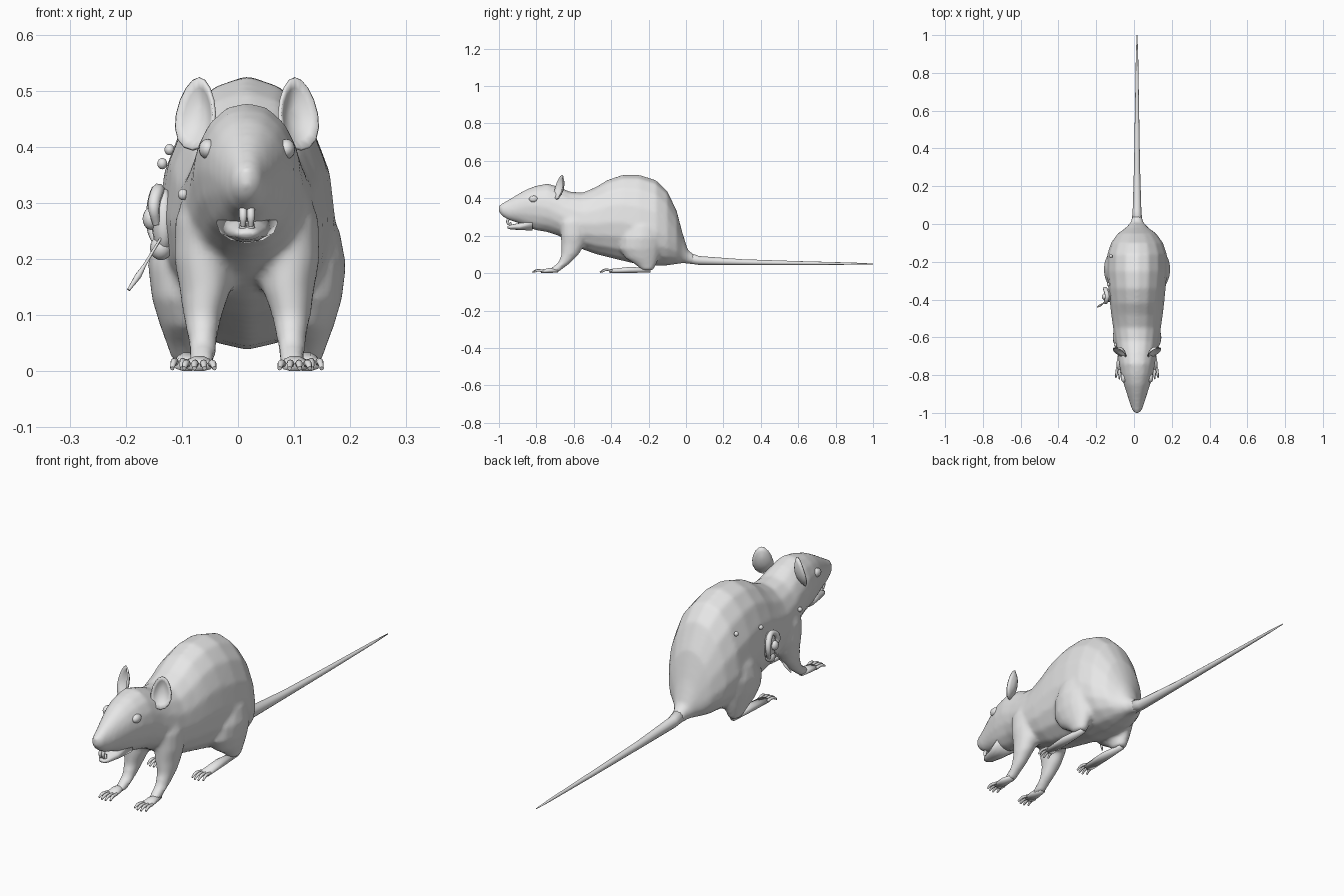
import bpy, bmesh, math
from mathutils import Vector

if "Cube" in bpy.data.objects:
    bpy.data.objects.remove(bpy.data.objects["Cube"], do_unlink=True)

MID = 0.016          # the animal's plane of symmetry
SIDES = ((1, "left"), (-1, "right"))

fur = bpy.data.materials.new("plain_grey")
fur.use_nodes = True
fur.diffuse_color = (0.8, 0.8, 0.8, 1)
fur.node_tree.nodes["Principled BSDF"].inputs["Base Color"].default_value = (0.8, 0.8, 0.8, 1)


def finish(name, bm):
    """Turn a bmesh into a smooth shaded object."""
    bmesh.ops.recalc_face_normals(bm, faces=bm.faces)
    for f in bm.faces:
        f.smooth = True
    me = bpy.data.meshes.new(name)
    bm.to_mesh(me)
    bm.free()
    me.materials.append(fur)
    ob = bpy.data.objects.new(name, me)
    bpy.context.collection.objects.link(ob)
    return ob


def slice_y(x, y, top, bottom, half, low=0.5, n=16):
    """Egg shaped ring standing across the y axis."""
    zc = bottom + low * (top - bottom)
    ring = []
    for i in range(n):
        a = math.tau * i / n
        s = math.sin(a)
        ring.append(Vector((MID + x + half * math.cos(a), y,
                            zc + s * (top - zc if s > 0 else zc - bottom))))
    return ring


def slice_z(x, y, z, rx, ry, n=16):
    """Level oval ring."""
    return [Vector((MID + x + rx * math.cos(math.tau * i / n),
                    y + ry * math.sin(math.tau * i / n), z)) for i in range(n)]


def loft(bm, rings):
    """Skin a row of rings and close both ends."""
    rows = [[bm.verts.new(p) for p in ring] for ring in rings]
    n = len(rows[0])
    for a, b in zip(rows, rows[1:]):
        for i in range(n):
            bm.faces.new((a[i], a[(i + 1) % n], b[(i + 1) % n], b[i]))
    bm.faces.new(rows[0])
    bm.faces.new(rows[-1])


def ball(name, centre, radii):
    bm = bmesh.new()
    bmesh.ops.create_uvsphere(bm, u_segments=16, v_segments=10, radius=1)
    for v in bm.verts:
        v.co = Vector([c + r * k for c, r, k in zip(centre, radii, v.co)])
    return finish(name, bm)


def tube(name, points, radii):
    """Round tube along a smooth path."""
    cu = bpy.data.curves.new(name, "CURVE")
    cu.dimensions = "3D"
    cu.bevel_depth = 1
    cu.bevel_resolution = 2
    cu.resolution_u = 4
    cu.use_fill_caps = True
    sp = cu.splines.new("BEZIER")
    sp.bezier_points.add(len(points) - 1)
    for bp, p, r in zip(sp.bezier_points, points, radii):
        bp.co = p
        bp.radius = r
        bp.handle_left_type = bp.handle_right_type = "AUTO"
    cu.materials.append(fur)
    ob = bpy.data.objects.new(name, cu)
    bpy.context.collection.objects.link(ob)
    return ob


# Body and head: y, top, bottom, half width, height of the widest point
TRUNK = [
    (-1.0, .362, .328, .014, .5), (-.985, .372, .305, .026, .5),
    (-.95, .392, .284, .038, .45), (-.9, .422, .268, .054, .5),
    (-.85, .45, .245, .07, .55), (-.8, .468, .228, .084, .55),
    (-.74, .48, .218, .096, .5), (-.68, .462, .198, .104, .45),
    (-.62, .436, .165, .116, .45), (-.55, .432, .125, .127, .45),
    (-.48, .462, .1, .137, .45), (-.42, .499, .085, .144, .45),
    (-.34, .526, .065, .152, .45), (-.25, .527, .044, .16, .42),
    (-.16, .498, .038, .158, .4), (-.1, .44, .04, .138, .38),
    (-.05, .335, .048, .102, .38), (-.02, .22, .052, .06, .4),
    (.01, .125, .05, .033, .5), (.05, .095, .045, .024, .5)]
# Limbs: x, y, z, x radius, y radius
FORELEG = [(.08, -.6, .33, .025, .045), (.08, -.6, .27, .048, .072),
           (.077, -.6, .2, .053, .07), (.074, -.605, .15, .047, .063),
           (.079, -.62, .1, .035, .047), (.079, -.65, .055, .026, .034),
           (.08, -.69, .025, .024, .034), (.082, -.71, .006, .022, .03)]
THIGH = [(.085, -.23, .31, .04, .05), (.096, -.235, .25, .07, .09),
         (.102, -.24, .19, .075, .112), (.103, -.245, .13, .067, .112),
         (.105, -.235, .08, .05, .09), (.108, -.215, .045, .034, .055),
         (.108, -.205, .015, .024, .03)]

bm = bmesh.new()
loft(bm, [slice_y(0, *s) for s in TRUNK])
for s, _ in SIDES:
    for limb in (FORELEG, THIGH):
        loft(bm, [slice_z(s * x, *rest) for x, *rest in limb])
body = finish("body", bm)
mod = body.modifiers.new("blend", "REMESH")
mod.mode = "VOXEL"
mod.voxel_size = 0.01
mod.use_smooth_shade = True
mod = body.modifiers.new("soften", "SMOOTH")
mod.factor = 0.5
mod.iterations = 5

# Tail
bm = bmesh.new()
TAIL = [(-.01, .12, .055, .03), (.07, .091, .044, .023), (.3, .074, .043, .016),
        (.6, .064, .043, .011), (.9, .056, .045, .006), (1.0, .051, .047, .002)]
loft(bm, [slice_y(0, *s, n=12) for s in TAIL])
finish("tail", bm)

# Nose, lower jaw and front teeth
ball("nose", (MID, -.98, .345), (.018, .02, .022))
bm = bmesh.new()
JAW = [(-.955, .25, .24, .012), (-.94, .258, .234, .024),
       (-.89, .268, .23, .036), (-.82, .3, .228, .055)]
loft(bm, [slice_y(0, *s, n=12) for s in JAW])
finish("lower_jaw", bm)
for s, side in SIDES:
    for part, y, z, tip in (("upper", -.955, .295, .258), ("lower", -.94, .245, .272)):
        x = MID + s * .007
        tube(f"{side}_{part}_tooth", [(x, y + .01, z), (x, y, (z + tip) / 2), (x, y + .004, tip)],
             (.007, .007, .004))


def paw(name, s, x, back, front, top, half, reach):
    """Flat foot with a fan of four toes."""
    bm = bmesh.new()
    mid = (back + front) / 2
    loft(bm, [slice_y(s * x, back, top * .8, .003, half * .6, n=10),
              slice_y(s * x, mid, top, 0, half * .9, n=10),
              slice_y(s * x, front, top * .65, 0, half, n=10)])
    finish(name, bm)
    for i in range(4):
        k = (i - 1.5) / 1.5
        r = half * .26
        px = MID + s * x + k * half * .8
        end = front - reach * (1 - .25 * abs(k))
        tube(f"{name}_toe_{i + 1}",
             [(px, front + .015, top * .4), (px + k * .004, (front + end) / 2, top * .5),
              (px + k * .007, end, r * .8)], (r, r, r * .6))


def ear(name, s):
    """Thin bowl opening forwards and outwards."""
    out = Vector((s * .85, .5, 0))
    up = Vector((-s * .08, .22, .97))
    face = Vector((s * .5, -.85, .15))
    centre = Vector((MID + s * .088, -.672, .458))
    bm = bmesh.new()
    rows = []
    for j in range(1, 5):
        r = j / 4
        row = []
        for i in range(16):
            a = math.tau * i / 16
            wide = .04 * (1 - .2 * math.sin(a))
            row.append(bm.verts.new(centre + out * wide * r * math.cos(a)
                                    + up * .066 * r * math.sin(a)
                                    + face * (.022 * r * r - .014)))
        rows.append(row)
    bm.faces.new(rows[0])
    for a, b in zip(rows, rows[1:]):
        for i in range(16):
            k = (i + 1) % 16
            bm.faces.new((a[i], a[k], b[k], b[i]))
    ob = finish(name, bm)
    mod = ob.modifiers.new("thickness", "SOLIDIFY")
    mod.thickness = .006
    mod.offset = 0


for s, side in SIDES:
    paw(f"{side}_front_paw", s, .085, -.685, -.775, .028, .025, .05)
    paw(f"{side}_hind_paw", s, .107, -.19, -.41, .034, .024, .055)
    ear(f"{side}_ear", s)
    ball(f"{side}_eye", (MID + s * .07, -.815, .396), (.016, .024, .018))

# Grown ear shape on the right flank
ball("flank_ear_base", (-.132, -.38, .268), (.022, .034, .058))
tube("flank_ear_rim",
     [(-.145, -.405, .262), (-.15, -.414, .295), (-.142, -.385, .323),
      (-.15, -.35, .3), (-.153, -.345, .26), (-.14, -.365, .222)],
     (.007, .011, .012, .012, .011, .009))
ball("flank_ear_fold", (-.155, -.385, .272), (.015, .018, .02))
ball("flank_ear_lobe", (-.137, -.38, .22), (.02, .022, .022))

# Thin pin hanging from the flank
tube("flank_pin",
     [(-.13, -.4, .25), (-.166, -.422, .19), (-.178, -.43, .17), (-.195, -.44, .145)],
     (.002, .003, .006, .003))

# Small bumps on the skin
for i, p in enumerate([(-.122, -.17, .395), (-.135, -.32, .37), (-.098, -.64, .315)]):
    ball(f"skin_bump_{i + 1}", p, (.009, .01, .01))
